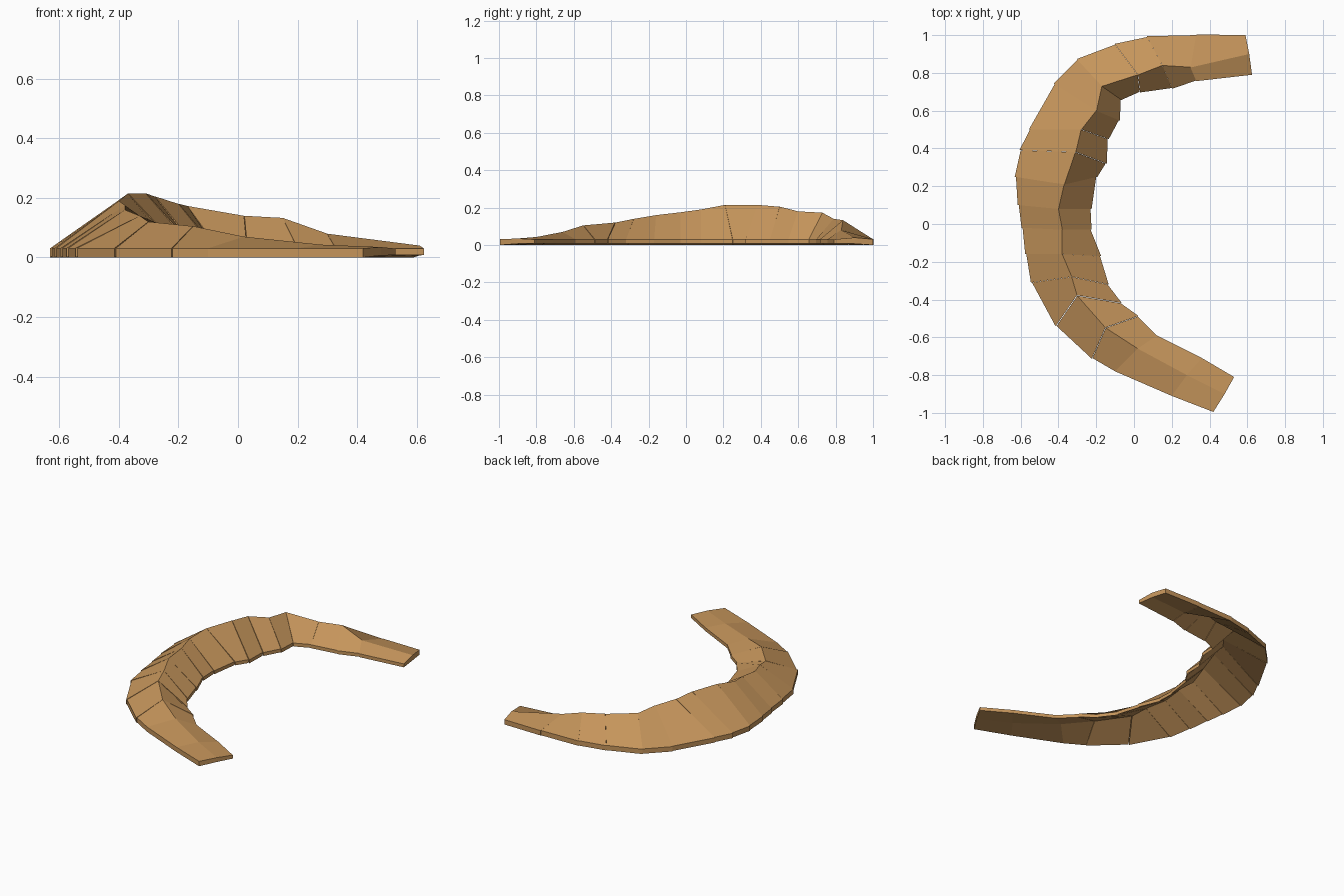
import bpy, bmesh
from mathutils import Vector

# one flat tan colour
tan = bpy.data.materials.new("tan wood")
tan.diffuse_color = (0.56, 0.30, 0.105, 1)

# stations along the crescent: outer x, y | ridge x, y, height | inner x, y
S = [
    (0.59, 1.00, 0.61, 0.90, 0.045, 0.625, 0.79),
    (0.33, 1.00, 0.30, 0.83, 0.085, 0.33, 0.76),
    (0.07, 0.99, 0.15, 0.84, 0.138, 0.20, 0.72),
    (-0.10, 0.95, 0.02, 0.79, 0.145, 0.03, 0.70),
    (-0.30, 0.87, -0.17, 0.73, 0.178, -0.07, 0.66),
    (-0.42, 0.74, -0.20, 0.60, 0.185, -0.08, 0.55),
    (-0.55, 0.50, -0.28, 0.50, 0.210, -0.14, 0.45),
    (-0.60, 0.39, -0.31, 0.38, 0.220, -0.15, 0.32),
    (-0.625, 0.25, -0.37, 0.21, 0.220, -0.20, 0.25),
    (-0.61, 0.10, -0.40, 0.08, 0.195, -0.23, 0.08),
    (-0.59, -0.02, -0.38, -0.03, 0.180, -0.23, -0.03),
    (-0.57, -0.16, -0.38, -0.16, 0.165, -0.18, -0.17),
    (-0.54, -0.31, -0.33, -0.28, 0.145, -0.14, -0.32),
    (-0.41, -0.54, -0.30, -0.38, 0.125, -0.07, -0.42),
    (-0.22, -0.71, -0.15, -0.55, 0.110, 0.02, -0.49),
    (-0.10, -0.78, 0.02, -0.66, 0.075, 0.12, -0.59),
    (0.20, -0.91, 0.28, -0.80, 0.048, 0.36, -0.71),
    (0.42, -0.995, 0.48, -0.90, 0.040, 0.53, -0.81),
]


def section(s):
    # bent plank profile: top side outer-ridge-inner, then underside back
    ox, oy, rx, ry, rz, ix, iy = s
    under = max(0.012, rz - 0.035)
    return [Vector(p) for p in (
        (ox, oy, 0.036), (rx, ry, rz), (ix, iy, 0.035),
        (ix, iy, 0.013), (rx, ry, under), (ox, oy, 0.005))]


def grow(ring, k):
    # scale a ring sideways so neighbouring plates step slightly
    c = (ring[0] + ring[2]) / 2
    return [Vector((c.x + (p.x - c.x) * k, c.y + (p.y - c.y) * k, p.z)) for p in ring]


# overlapping bent plates along the arc
bm = bmesh.new()
for i in range(len(S) - 1):
    a, b = section(S[i]), section(S[i + 1])
    ka, kb = (1.0, 1.03) if i < len(S) - 4 else (1.0, 1.0)
    rings = [[bm.verts.new(p) for p in grow(r, k)] for r, k in ((a, ka), (b, kb))]
    A, B = rings
    for j in range(6):
        n = (j + 1) % 6
        bm.faces.new((A[j], A[n], B[n], B[j]))
    for r in rings:
        bm.faces.new((r[0], r[1], r[4], r[5]))
        bm.faces.new((r[1], r[2], r[3], r[4]))
bmesh.ops.recalc_face_normals(bm, faces=bm.faces)

# stand on the ground
low = min(v.co.z for v in bm.verts)
for v in bm.verts:
    v.co.z -= low
me = bpy.data.meshes.new("crescent_ridge")
bm.to_mesh(me)
bm.free()
me.materials.append(tan)
ob = bpy.data.objects.new("crescent_ridge", me)
bpy.context.collection.objects.link(ob)
